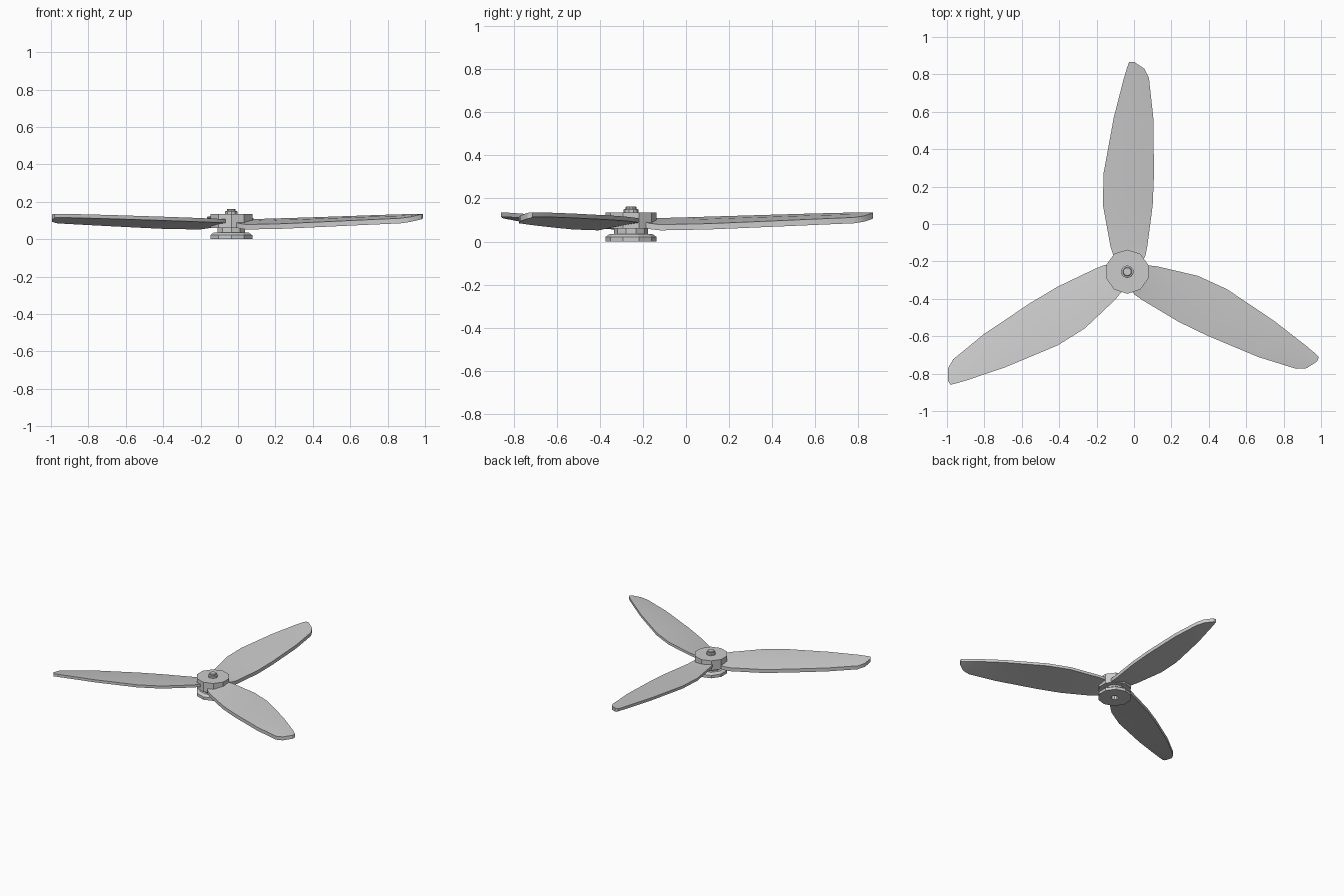
import bpy, bmesh
from math import radians, cos, sin, pi
from mathutils import Matrix

if "Cube" in bpy.data.objects:
    bpy.data.objects.remove(bpy.data.objects["Cube"])

CX, CY = -0.036, -0.255   # hub axis


def finish(name, bm):
    bmesh.ops.recalc_face_normals(bm, faces=bm.faces[:])
    me = bpy.data.meshes.new(name)
    bm.to_mesh(me)
    bm.free()
    ob = bpy.data.objects.new(name, me)
    bpy.context.collection.objects.link(ob)
    return ob


def lathe(name, profile, sides):
    """Faceted turned part; profile is (radius, z), ends are capped."""
    bm = bmesh.new()
    rings = []
    for r, z in profile:
        rings.append([bm.verts.new((CX + r * cos(pi / 2 + 2 * pi * i / sides),
                                    CY + r * sin(pi / 2 + 2 * pi * i / sides), z))
                      for i in range(sides)])
    for a, b in zip(rings, rings[1:]):
        for i in range(sides):
            j = (i + 1) % sides
            bm.faces.new((a[i], a[j], b[j], b[i]))
    bm.faces.new(rings[0])
    bm.faces.new(rings[-1])
    return finish(name, bm)


# hub: bored base flange, waist and upper drum
lathe("hub", [(0.026, 0.03), (0.026, 0), (0.118, 0), (0.118, 0.022), (0.097, 0.036),
              (0.078, 0.036), (0.078, 0.06), (0.118, 0.06), (0.118, 0.135)], 10)
# retaining nut and shaft end
lathe("nut", [(0.034, 0.13), (0.034, 0.148), (0.029, 0.151)], 10)
lathe("shaft_end", [(0.025, 0.14), (0.025, 0.16), (0.021, 0.163)], 10)

# blade stations: distance out, raised edge x, lowered edge x, lowered edge bottom z
STATIONS = [(0.06, -0.06, 0.085, 0.066), (0.085, -0.074, 0.097, 0.058),
            (0.135, -0.09, 0.107, 0.052), (0.355, -0.13, 0.136, 0.056),
            (0.525, -0.127, 0.143, 0.063), (0.825, -0.072, 0.139, 0.076),
            (1.035, -0.018, 0.116, 0.085), (1.085, -0.003, 0.091, 0.093),
            (1.122, 0.01, 0.036, 0.106)]


def blade(name, angle):
    bm = bmesh.new()
    rings = []
    for r, xl, xr, zlow in STATIONS:
        ztop = 0.105 + 0.030 * min(1, r / 1.0)
        xm = (xl + xr) / 2
        zm = (ztop + zlow + 0.027) / 2 + 0.02 * (xr - xl)
        ring = [(xl, ztop - 0.02), (xl, ztop), (xm, zm), (xr, zlow + 0.027),
                (xr, zlow), (xm, zm - 0.027)]
        rings.append([bm.verts.new((x, r, z)) for x, z in ring])
    for a, b in zip(rings, rings[1:]):
        for i in range(6):
            j = (i + 1) % 6
            bm.faces.new((a[i], a[j], b[j], b[i]))
    bm.faces.new(rings[0])
    bm.faces.new(rings[-1])
    bm.transform(Matrix.Translation((CX, CY, 0)) @ Matrix.Rotation(radians(angle), 4, 'Z'))
    ob = finish(name, bm)
    bpy.context.view_layer.objects.active = ob
    ob.select_set(True)
    bpy.ops.object.shade_smooth_by_angle(angle=radians(30))
    ob.select_set(False)


# three blades, slightly uneven spacing
for n, ang in enumerate((0, 123.1, -113.5)):
    blade("blade_%d" % (n + 1), ang)
